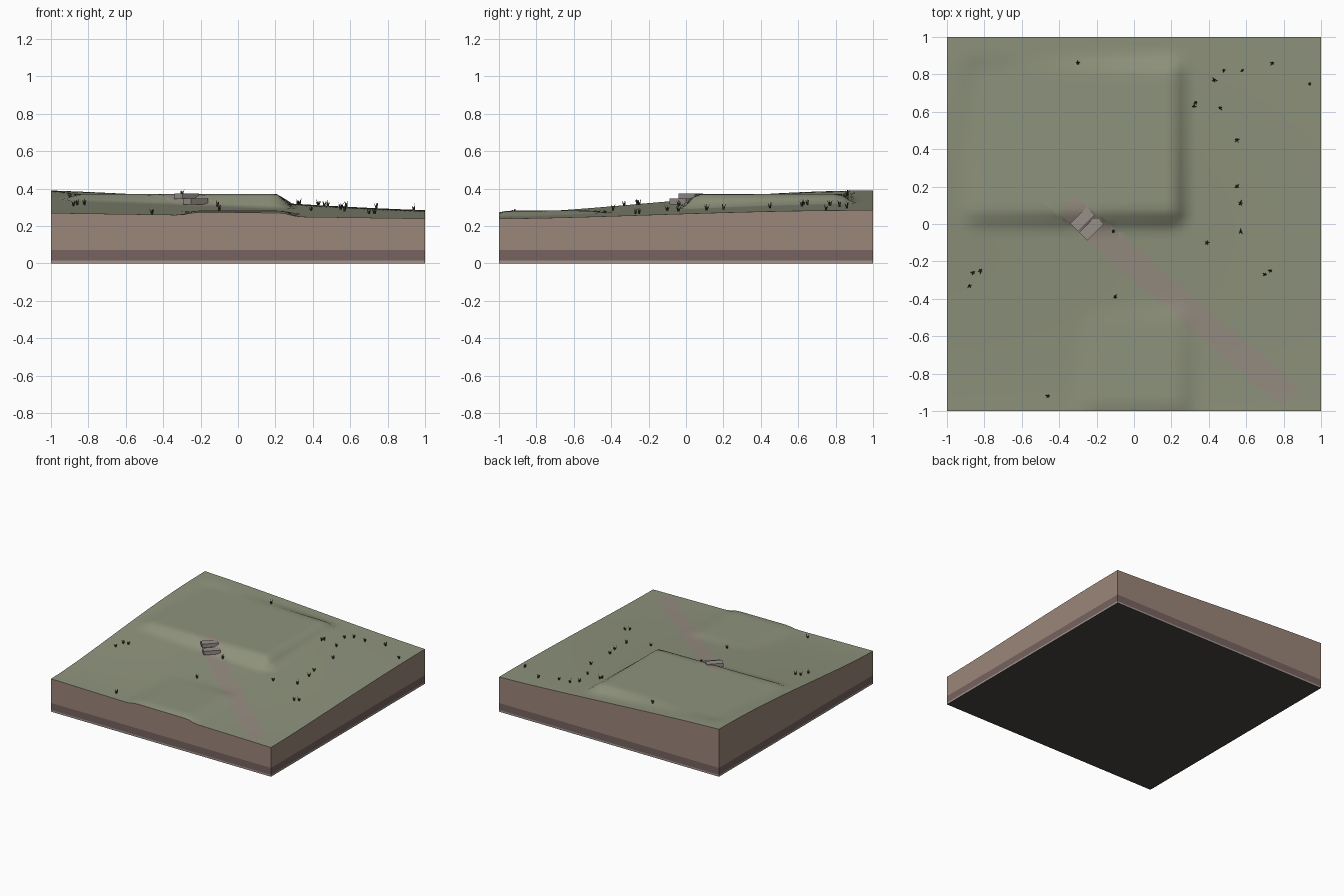
import bpy, bmesh, math, random
from mathutils import Vector, Matrix

if "Cube" in bpy.data.objects:
    bpy.data.objects.remove(bpy.data.objects["Cube"])

random.seed(4)


def mat(name, r, g, b):
    m = bpy.data.materials.new(name)
    m.diffuse_color = (r, g, b, 1)
    m.use_nodes = True
    m.node_tree.nodes["Principled BSDF"].inputs["Base Color"].default_value = m.diffuse_color
    return m


GRASS = mat("grass", .27, .29, .20)
PATH = mat("path", .30, .265, .22)
SOIL = mat("soil", .33, .24, .19)
BAND = mat("dark_soil", .18, .125, .115)
PALE = mat("pale_soil", .36, .30, .27)
BASE = mat("underside", .07, .06, .05)
STONE = mat("stone", .31, .28, .255)
BLADE = mat("blade", .05, .055, .03)


def finish(bm, name, mats):
    me = bpy.data.meshes.new(name)
    bm.to_mesh(me)
    bm.free()
    for m in mats:
        me.materials.append(m)
    ob = bpy.data.objects.new(name, me)
    bpy.context.collection.objects.link(ob)
    return ob


def smooth(t):
    t = max(0, min(1, t))
    return t * t * (3 - 2 * t)


def pad_mask(x, y, x0, x1, y0, y1, rim):
    # 1 inside the level rectangle, fading to 0 across the rim
    dx, dy = max(x0 - x, x - x1, 0), max(y0 - y, y - y1, 0)
    return 1 - smooth(math.hypot(dx, dy) / rim)


def height(x, y):
    sy = smooth(max(0, (y + 1) / 2) ** .85)
    fx = .5 * (1 - x) / 2 + .5 * smooth((1 - x) / 2)
    z = .24 + .015 * (1 - x) + sy * (.045 + .075 * fx)
    for level, box in ((.371, (-.84, .2, .07, .81, .10)),
                       (.282, (-.21, .22, -.95, -.52, .12))):
        k = pad_mask(x, y, *box)
        z += (level - z) * k
    return z


# Ground surface, with the path borders cut into the grid
START, END = Vector((-.36, .10, 0)), Vector((.84, -.93, 0))
ALONG = (END - START).normalized()
ACROSS = Vector((-ALONG.y, ALONG.x, 0))
HALF = .07
bm = bmesh.new()
bmesh.ops.create_grid(bm, x_segments=48, y_segments=48, size=1)
for s in (-HALF, HALF):
    bmesh.ops.bisect_plane(bm, geom=bm.verts[:] + bm.edges[:] + bm.faces[:],
                           plane_co=START + ACROSS * s, plane_no=ACROSS, dist=1e-5)
for f in bm.faces:
    d = f.calc_center_median() - START
    if abs(d.dot(ACROSS)) < HALF and 0 < d.dot(ALONG) < (END - START).length:
        f.material_index = 1
for v in bm.verts:
    v.co.z = height(v.co.x, v.co.y)
rim = sorted([v.co.copy() for v in bm.verts if v.is_boundary],
             key=lambda c: math.atan2(c.y, c.x))
for f in bm.faces:
    f.smooth = True
finish(bm, "ground", [GRASS, PATH])

# Soil sides in three layers, closed by the underside
bm = bmesh.new()
rings = [[bm.verts.new((c.x, c.y, c.z if z is None else z)) for c in rim]
         for z in (None, .072, .015, 0)]
n = len(rim)
for k in range(3):
    up, low = rings[k], rings[k + 1]
    for i in range(n):
        j = (i + 1) % n
        bm.faces.new((up[i], low[i], low[j], up[j])).material_index = k
bm.faces.new(rings[3][::-1]).material_index = 3
bm.normal_update()
finish(bm, "soil_block", [SOIL, BAND, PALE, BASE])

# Two stone steps set diagonally into the bank
for name, x, y, z0, z1 in (("upper_step", -.275, .025, .345, .375),
                           ("lower_step", -.227, -.022, .315, .347)):
    bm = bmesh.new()
    m = (Matrix.Translation((x, y, (z0 + z1) / 2)) @ Matrix.Rotation(math.pi / 4, 4, 'Z')
         @ Matrix.Diagonal((.125, .06, z1 - z0, 1)))
    bmesh.ops.create_cube(bm, size=1, matrix=m)
    finish(bm, name, [STONE])

# Grass tufts: a few leaning three-sided blades each
TUFTS = [(-.88, -.33), (-.86, -.26), (-.82, -.25), (-.30, .86), (.32, .63), (.33, .65),
         (.46, .62), (.43, .77), (.48, .82), (.58, .82), (.74, .86), (.94, .75),
         (.55, .45), (.55, .20), (.57, .11), (.57, -.04), (.39, -.10), (.70, -.27),
         (.73, -.25), (-.10, -.39), (-.46, -.92), (-.11, -.04)]
bm = bmesh.new()
for x, y in TUFTS:
    turn = random.uniform(0, 6.28)
    for i in range(5):
        h = random.uniform(.028, .042)
        m = (Matrix.Translation((x, y, height(x, y) - .003))
             @ Matrix.Rotation(turn + i * 1.257, 4, 'Z')
             @ Matrix.Rotation(random.uniform(.2, .5), 4, 'Y')
             @ Matrix.Translation((0, 0, h / 2)))
        bmesh.ops.create_cone(bm, cap_ends=True, segments=3, radius1=.005,
                              radius2=0, depth=h, matrix=m)
finish(bm, "grass_tufts", [BLADE])
